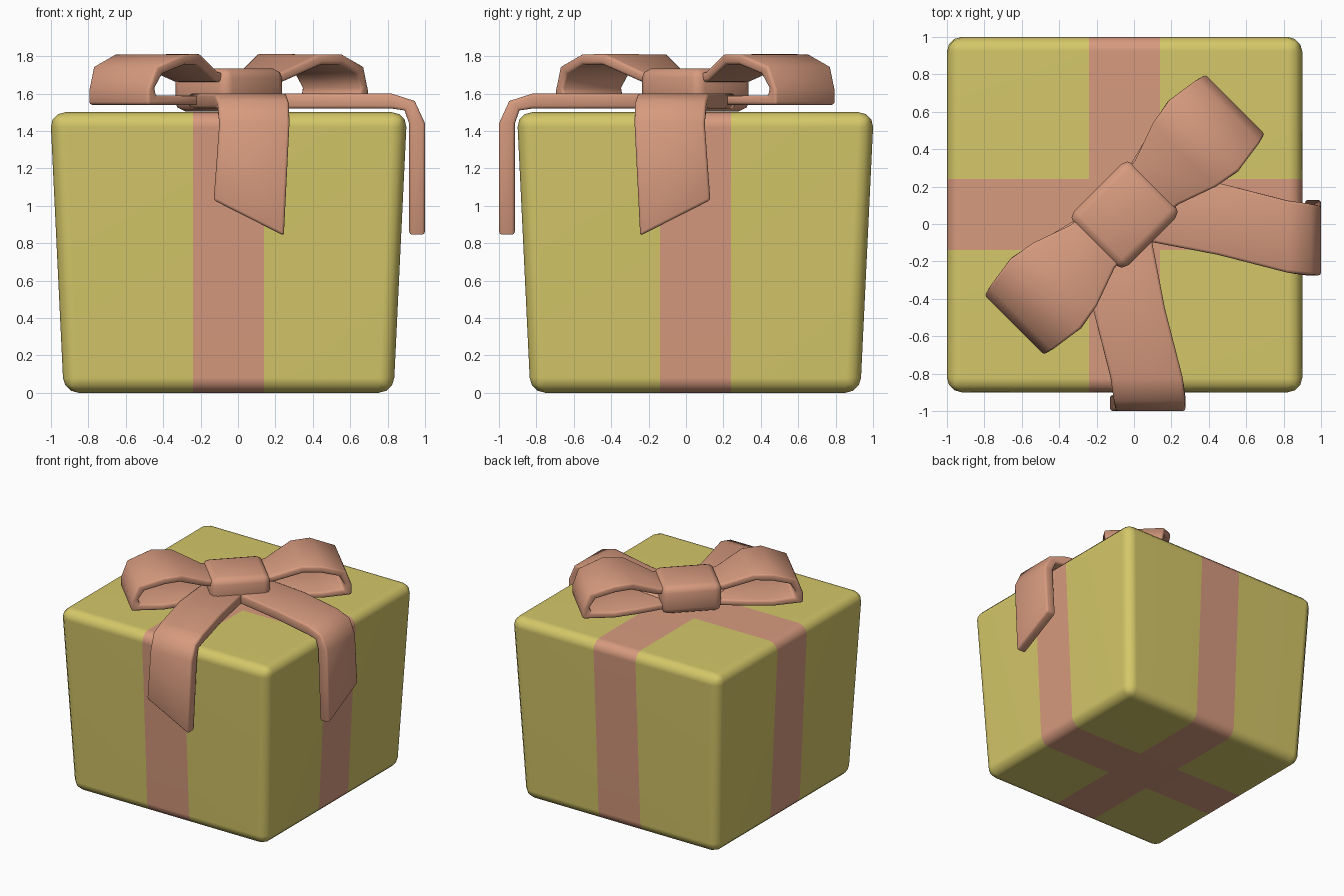
import bpy, bmesh, math
from mathutils import Vector

if "Cube" in bpy.data.objects:
    bpy.data.objects.remove(bpy.data.objects["Cube"])

CX, CY = -0.05, 0.05          # box centre
R = math.sqrt(0.5)


def material(name, col):
    m = bpy.data.materials.new(name)
    m.diffuse_color = (*col, 1)
    m.use_nodes = True
    m.node_tree.nodes["Principled BSDF"].inputs["Base Color"].default_value = m.diffuse_color
    return m


YELLOW = material("yellow paper", (0.66, 0.57, 0.14))
PINK = material("pink ribbon", (0.68, 0.325, 0.21))


def finish(bm, name, mats, angle=50):
    bmesh.ops.recalc_face_normals(bm, faces=bm.faces)
    me = bpy.data.meshes.new(name)
    bm.to_mesh(me)
    bm.free()
    ob = bpy.data.objects.new(name, me)
    bpy.context.collection.objects.link(ob)
    for m in mats:
        me.materials.append(m)
    bpy.ops.object.select_all(action='DESELECT')
    ob.select_set(True)
    bpy.context.view_layer.objects.active = ob
    bpy.ops.object.shade_smooth_by_angle(angle=math.radians(angle))
    return ob


def ribbon(name, sections):
    """Solid band through four-point cross-sections, with softened edges."""
    bm = bmesh.new()
    rings = [[bm.verts.new(p) for p in s] for s in sections]
    for a, b in zip(rings, rings[1:]):
        for i in range(4):
            j = (i + 1) % 4
            bm.faces.new((a[i], a[j], b[j], b[i]))
    bm.faces.new(rings[0])
    bm.faces.new(rings[-1])
    bmesh.ops.recalc_face_normals(bm, faces=bm.faces)
    edges = [e for e in bm.edges if e.calc_face_angle(0) > math.radians(65)]
    bmesh.ops.bevel(bm, geom=edges, offset=0.015, segments=2, profile=0.5, affect='EDGES')
    return finish(bm, name, [PINK])


def diag(u, v, z):
    """Bow frame: u along the diagonal, v across it."""
    return (CX + (u - v) * R, CY + (u + v) * R, z)


# Tapered box with rounded edges; ribbon stripes cut into the surface
bm = bmesh.new()
bmesh.ops.create_cube(bm, size=2)
for v in bm.verts:
    h = 0.954 if v.co.z > 0 else 0.882
    v.co = Vector((CX + v.co.x * h, CY + v.co.y * h, 0.75 + v.co.z * 0.75))
bmesh.ops.bevel(bm, geom=bm.edges[:], offset=0.08, segments=3, profile=0.5, affect='EDGES')
HALF = 0.19
for axis, c in ((Vector((1, 0, 0)), CX), (Vector((0, 1, 0)), CY)):
    for s in (-1, 1):
        bmesh.ops.bisect_plane(bm, geom=bm.verts[:] + bm.edges[:] + bm.faces[:],
                               plane_co=axis * (c + s * HALF), plane_no=axis)
for f in bm.faces:
    m = f.calc_center_median()
    f.material_index = int(abs(m.x - CX) < HALF or abs(m.y - CY) < HALF)
box = finish(bm, "gift_box", [YELLOW, PINK], 60)
box.modifiers.new("even shading", 'WEIGHTED_NORMAL')

# Knot in the middle of the bow
bm = bmesh.new()
bmesh.ops.create_cube(bm, size=2)
for v in bm.verts:
    v.co = Vector(diag(v.co.x * 0.226, v.co.y * 0.205, 1.62 + v.co.z * 0.115))
bmesh.ops.bevel(bm, geom=bm.edges[:], offset=0.05, segments=2, profile=0.5, affect='EDGES')
finish(bm, "bow_knot", [PINK], 60)

# Bow loops: outer u, z, inner u, z, half width
LOOP = [(0.10, 1.70, 0.10, 1.65, 0.15), (0.24, 1.715, 0.26, 1.665, 0.165),
        (0.45, 1.81, 0.47, 1.755, 0.24), (0.60, 1.81, 0.59, 1.755, 0.265),
        (0.785, 1.745, 0.735, 1.705, 0.24), (0.834, 1.62, 0.78, 1.63, 0.227),
        (0.834, 1.54, 0.77, 1.59, 0.227), (0.60, 1.54, 0.60, 1.59, 0.25),
        (0.42, 1.54, 0.42, 1.59, 0.22), (0.10, 1.54, 0.10, 1.59, 0.14)]
for side, s in (("right", 1), ("left", -1)):
    ribbon("bow_loop_" + side,
           [[diag(s * uo, w, zo), diag(s * uo, -w, zo),
             diag(s * ui, -w, zi), diag(s * ui, w, zi)] for uo, zo, ui, zi, w in LOOP])

# Tails: outer y, z, inner y, z, left x, right x; mirrored over the diagonal
TAIL = [(-0.06, 1.60, -0.06, 1.52, -0.26, 0.09), (-0.45, 1.60, -0.45, 1.52, -0.22, 0.165),
        (-0.82, 1.60, -0.82, 1.52, -0.125, 0.26), (-0.945, 1.56, -0.89, 1.51, -0.11, 0.272),
        (-1.0, 1.44, -0.915, 1.44, -0.10, 0.275)]
sections = [[(l, yo, zo), (r, yo, zo), (r, yi, zi), (l, yi, zi)] for yo, zo, yi, zi, l, r in TAIL]
sections.append([(-0.13, -1.0, 1.03), (0.245, -1.0, 0.84), (0.245, -0.915, 0.84), (-0.13, -0.915, 1.03)])
ribbon("front_tail", sections)
ribbon("side_tail", [[(-y, -x, z) for x, y, z in s] for s in sections])
